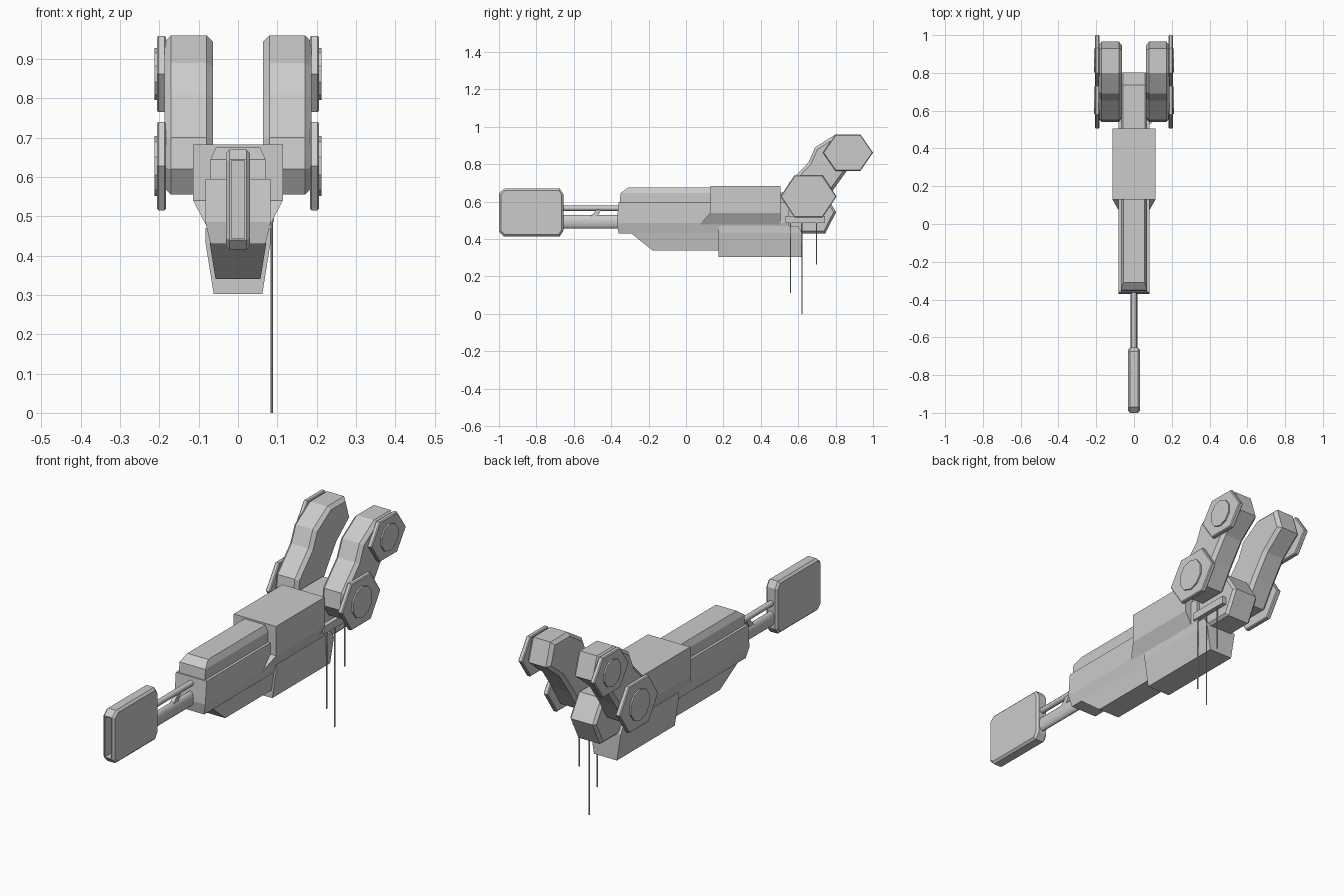
import bpy, bmesh, math

if "Cube" in bpy.data.objects:
    bpy.data.objects.remove(bpy.data.objects["Cube"])


def finish(name, bm):
    bmesh.ops.recalc_face_normals(bm, faces=bm.faces[:])
    me = bpy.data.meshes.new(name)
    bm.to_mesh(me)
    bm.free()
    ob = bpy.data.objects.new(name, me)
    bpy.context.collection.objects.link(ob)
    return ob


def mirror_x(ob):
    ob.modifiers.new("Mirror", 'MIRROR').use_axis[0] = True


def prism(name, profile, x0, x1, bevel=0, slot=0):
    """Side (y, z) outline extruded across x, with chamfered rims and an optional front slot."""
    bm = bmesh.new()
    a = [bm.verts.new((x0, y, z)) for y, z in profile]
    b = [bm.verts.new((x1, y, z)) for y, z in profile]
    n = len(a)
    caps = [bm.faces.new(a), bm.faces.new(b)]
    for i in range(n):
        j = (i + 1) % n
        bm.faces.new((a[i], a[j], b[j], b[i]))
    bmesh.ops.recalc_face_normals(bm, faces=bm.faces[:])
    if bevel:
        rims = [e for f in caps for e in f.edges]
        bmesh.ops.bevel(bm, geom=rims, offset=bevel, segments=1, affect='EDGES')
    if slot:
        bm.normal_update()
        front = min(bm.faces, key=lambda f: f.calc_center_median().y)
        bmesh.ops.inset_region(bm, faces=[front], thickness=0.006)
        bm.normal_update()
        pushed = bmesh.ops.extrude_face_region(bm, geom=[front])
        verts = [v for v in pushed['geom'] if isinstance(v, bmesh.types.BMVert)]
        bmesh.ops.translate(bm, verts=verts, vec=(0, slot, 0))
        if front.is_valid:
            bmesh.ops.delete(bm, geom=[front], context='FACES_ONLY')
    return finish(name, bm)


def stack(name, levels):
    """Block made of stacked rectangles: (z, y_front, y_back, half_width)."""
    bm = bmesh.new()
    rings = [[bm.verts.new(c) for c in ((-w, y0, z), (w, y0, z), (w, y1, z), (-w, y1, z))]
             for z, y0, y1, w in levels]
    bm.faces.new(rings[0])
    bm.faces.new(rings[-1])
    for r, s in zip(rings, rings[1:]):
        for i in range(4):
            j = (i + 1) % 4
            bm.faces.new((r[i], r[j], s[j], s[i]))
    return finish(name, bm)


def rod(name, y0, y1, z, rx, rz, sides):
    bpy.ops.mesh.primitive_cylinder_add(vertices=sides, radius=1, depth=y1 - y0,
                                        location=(0, (y0 + y1) / 2, z),
                                        rotation=(math.pi / 2, 0, 0))
    ob = bpy.context.object
    ob.name = name
    ob.scale = (rx, rz, 1)
    bpy.ops.object.shade_smooth_by_angle(angle=math.radians(40))


def ngon(cy, cz, ry, rz, sides, turn=0):
    return [(cy + ry * math.cos(math.tau * (i + turn) / sides),
             cz + rz * math.sin(math.tau * (i + turn) / sides)) for i in range(sides)]


# Muzzle, barrels and the fin between them
prism("muzzle", [(-1, .44), (-.975, .415), (-.675, .415), (-.655, .445), (-.655, .64),
                 (-.675, .67), (-.97, .67), (-1, .645)], -.031, .031, .01, slot=.12)
rod("main_barrel", -.67, -.34, .492, .018, .036, 16)
rod("upper_rod", -.67, -.34, .565, .014, .014, 10)
prism("barrel_fin", [(-.51, .52), (-.475, .52), (-.45, .56), (-.475, .56)], -.01, .01)

# Hull
stack("main_body", [(.43, -.36, .55, .07), (.485, -.37, .55, .083), (.595, -.36, .55, .083)])
stack("top_cover", [(.59, -.355, .3, .07), (.645, -.35, .3, .07), (.675, -.31, .3, .056)])
stack("lower_keel", [(.34, -.18, .3, .057), (.432, -.295, .3, .072)])
stack("receiver", [(.475, .07, .505, .08), (.54, .13, .505, .114), (.683, .13, .505, .114)])
stack("belly_block", [(.303, .175, .62, .062), (.435, .175, .62, .083), (.47, .175, .6, .083)])
prism("rear_block", [(.49, .43), (.745, .43), (.803, .545), (.735, .65), (.49, .65)],
      -.07, .07, .012)

# Bent limbs, one per side
mirror_x(prism("limb", [(.80, .96), (.69, .89), (.655, .81), (.55, .70), (.54, .62), (.585, .555),
                        (.72, .555), (.785, .66), (.86, .765), (.965, .85), (.93, .96)],
               .064, .187, .016))

# Hexagonal joint plates with bosses
for label, y, z, ry, rz, r in (("upper", .866, .862, .134, .112, .066),
                               ("lower", .655, .628, .150, .13, .076)):
    mirror_x(prism(label + "_joint_plate", ngon(y, z, ry, rz, 6), .183, .206, .004))
    mirror_x(prism(label + "_joint_boss", ngon(y, z, r, r, 10, .5), .2, .213))

# Side rail with three hanging rods (right side only)
prism("side_rail", [(.532, .485), (.742, .485), (.742, .522), (.532, .522)], .065, .092)
for i, (y, z0) in enumerate(((.559, .112), (.621, 0), (.698, .265))):
    bpy.ops.mesh.primitive_cylinder_add(vertices=8, radius=.003, depth=.5 - z0,
                                        location=(.086, y, (.5 + z0) / 2))
    bpy.context.object.name = "hanging_rod_%d" % (i + 1)
